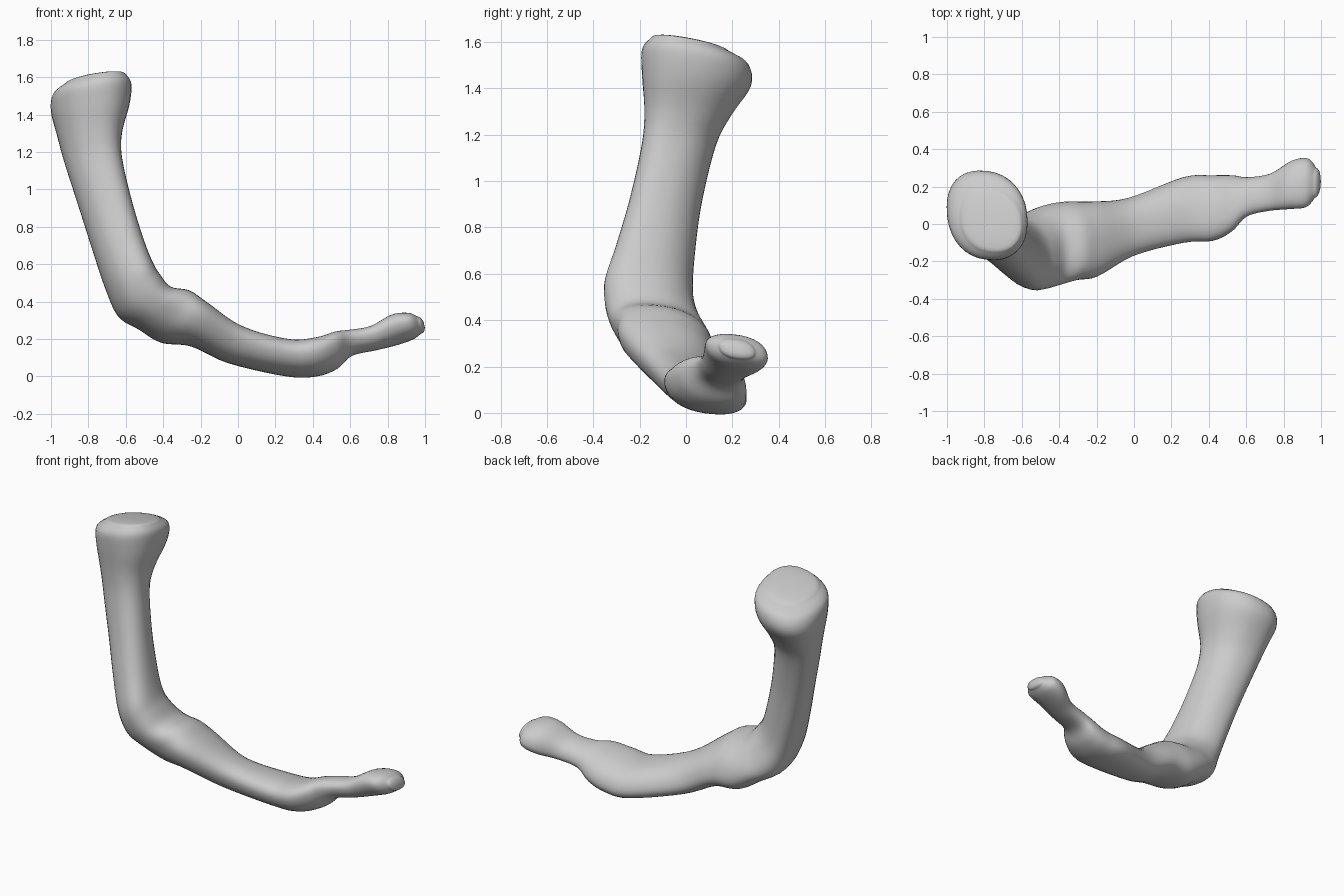
import bpy
import bmesh
from math import cos, sin, pi, copysign
from mathutils import Vector

cube = bpy.data.objects.get("Cube")
if cube:
    bpy.data.objects.remove(cube, do_unlink=True)

SIDES = 36       # points around each ring
STEPS = 5        # rings between two stations
ROUNDNESS = 0.9  # below one gives slightly boxy ovals
SKEW = 0.33      # leaning of the oval cross-sections

# Stations in hundredths: outer x, outer z, inner x, inner z, front y, back y
STATIONS = [
    (-93, 156, -60, 161, -15, 19),    # head
    (-99, 151, -57, 156, -19, 27),
    (-100, 142, -58, 145, -19, 28),
    (-97, 130, -62, 130, -18, 20),    # shaft
    (-93, 115, -62, 117, -19, 13),
    (-85, 90, -57, 95, -24, 7),
    (-78, 68, -51, 75, -30, 4),
    (-71, 47, -46, 62, -35, 3),       # bend
    (-64, 32, -42, 55, -35, 6),
    (-53, 25, -36, 48, -33, 10),
    (-41, 18, -26, 46, -30, 12),      # body
    (-25, 16, -17, 40, -28, 12),
    (-5, 7, 2, 27, -17, 14),
    (26, 0, 27, 20, -10, 25),
    (42, 0, 42, 21, -9, 26),
    (53, 4, 52, 24, -4, 26),
    (61, 11, 60, 25, 4, 25),          # neck and tip
    (74, 14, 71, 27, 7, 27),
    (86, 17, 82, 33, 8, 34),
    (94, 20, 91, 34, 9, 35),
    (98, 23, 96, 32, 14, 30),
]


def spline(a, b, c, d, t):
    """Smooth curve from b to c, with a and d as neighbours."""
    return b + (c - a) * t / 2 + (2 * a - 5 * b + 4 * c - d) * t**2 / 2 \
        + (3 * b - a - 3 * c + d) * t**3 / 2


def soft(v):
    return copysign(abs(v) ** ROUNDNESS, v)


def ring_points(row, scale=1.0, shift=Vector()):
    """Leaning oval whose extent matches the station exactly."""
    ox, oz, ix, iz, front, back = row
    headness = min(max((oz - 120) / 30, 0), 1)
    lean = SKEW * (1 - 0.65 * headness)
    centre = Vector((ox + ix, front + back, oz + iz)) / 2
    across = Vector((ox - ix, 0, oz - iz)) / 2
    # The head slopes down towards the back
    depth = Vector((0, (back - front) / 2, -3 * headness))
    points = []
    for i in range(SIDES):
        a = 2 * pi * i / SIDES
        p = centre + shift + scale * (across * soft(cos(a)) + depth * soft(sin(a + lean)))
        points.append(p / 100)
    return points


def loft(name, rings, material):
    """Skin a list of rings and close both ends."""
    bm = bmesh.new()
    loops = [[bm.verts.new(p) for p in ring] for ring in rings]
    for low, high in zip(loops, loops[1:]):
        for i in range(SIDES):
            j = (i + 1) % SIDES
            bm.faces.new((low[i], low[j], high[j], high[i]))
    for end in (loops[0], loops[-1]):
        bm.faces.new(end)
    bmesh.ops.recalc_face_normals(bm, faces=bm.faces)
    mesh = bpy.data.meshes.new(name)
    bm.to_mesh(mesh)
    bm.free()
    mesh.materials.append(material)
    obj = bpy.data.objects.new(name, mesh)
    bpy.context.collection.objects.link(obj)
    return obj


grey = bpy.data.materials.new("light_grey")
grey.use_nodes = True
colour = (0.6, 0.6, 0.6, 1)
grey.diffuse_color = colour
grey.node_tree.nodes["Principled BSDF"].inputs["Base Color"].default_value = colour

# Main sweep through all stations
rings = []
last = len(STATIONS) - 1
for k in range(last):
    near = [STATIONS[min(max(k + n, 0), last)] for n in (-1, 0, 1, 2)]
    for s in range(STEPS):
        rings.append(ring_points([spline(*v, s / STEPS) for v in zip(*near)]))
rings.append(ring_points(STATIONS[-1]))

# Domed caps on the head and the tip
angles = [pi / 2 * n / 6 for n in range(1, 6)]
head = [ring_points(STATIONS[0], cos(a), Vector((0, 0, 2 * sin(a)))) for a in angles]
tip = [ring_points(STATIONS[-1], cos(a), Vector((2.7 * sin(a), 0, 0))) for a in angles]
bone = loft("bent_bone", head[::-1] + rings + tip, grey)

# Smooth shading
bpy.ops.object.select_all(action="DESELECT")
bone.select_set(True)
bpy.context.view_layer.objects.active = bone
bpy.ops.object.shade_smooth_by_angle(angle=pi / 3)
